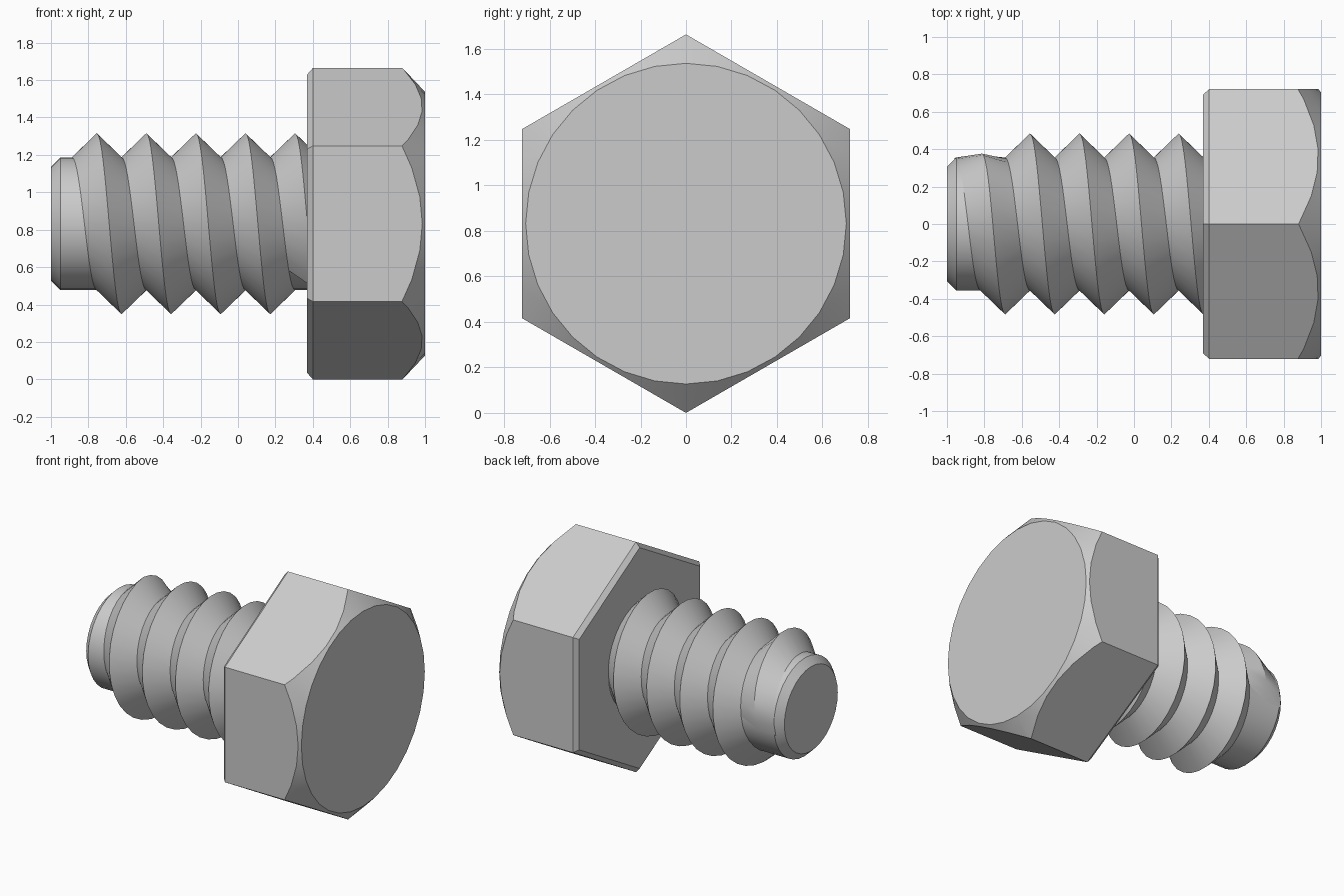
import bpy
import bmesh
from math import sin, cos, pi, radians

cube = bpy.data.objects.get("Cube")
if cube:
    bpy.data.objects.remove(cube, do_unlink=True)

SIDES = 32
HEX_R = 0.832          # corner radius of the head, also the axis height
ROOT, CREST, PITCH = 0.355, 0.484, 0.265

steel = bpy.data.materials.new("grey steel")
steel.use_nodes = True
grey = (0.6, 0.6, 0.6, 1)
steel.diffuse_color = grey
steel.node_tree.nodes["Principled BSDF"].inputs["Base Color"].default_value = grey


def around(x, r, a):
    """Point at distance r from the axis; the angle runs from the top towards the front."""
    return (x, -r * sin(a), HEX_R + r * cos(a))


def finish(name, bm):
    bmesh.ops.recalc_face_normals(bm, faces=bm.faces)
    mesh = bpy.data.meshes.new(name)
    bm.to_mesh(mesh)
    bm.free()
    mesh.materials.append(steel)
    obj = bpy.data.objects.new(name, mesh)
    bpy.context.collection.objects.link(obj)
    return obj


def lathe(name, profile, sides):
    """Closed solid from (x, radius) pairs along the axis."""
    bm = bmesh.new()
    rings = [[bm.verts.new(around(x, r, 2 * pi * i / sides)) for i in range(sides)]
             for x, r in profile]
    for a, b in zip(rings, rings[1:]):
        for i in range(sides):
            j = (i + 1) % sides
            bm.faces.new((a[i], a[j], b[j], b[i]))
    bm.faces.new(rings[0])
    bm.faces.new(rings[-1])
    return finish(name, bm)


def smooth(obj):
    bpy.ops.object.select_all(action='DESELECT')
    obj.select_set(True)
    bpy.context.view_layer.objects.active = obj
    bpy.ops.object.shade_smooth_by_angle(angle=radians(28))


# Hexagonal head, its outer corners trimmed by a cone
head = lathe("hex_head", [(0.37, HEX_R - 0.034), (0.40, HEX_R), (1.1, HEX_R)], 6)
cone = lathe("head_cutter", [(0.3, 0.705 + 0.7 * 1.058), (1.0, 0.705)], SIDES)
cone.hide_render = True
trim = head.modifiers.new("trim", 'BOOLEAN')
trim.operation = 'INTERSECT'
trim.solver = 'EXACT'
trim.object = cone
bpy.ops.object.select_all(action='DESELECT')
head.select_set(True)
bpy.context.view_layer.objects.active = head
bpy.ops.object.modifier_apply(modifier=trim.name)
bpy.data.objects.remove(cone, do_unlink=True)
smooth(head)

# Shank core with a chamfered tip
core = lathe("shank_core", [(-1.0, 0.305), (-0.95, ROOT), (0.45, ROOT)], SIDES)
smooth(core)

# Helical V thread that rises out of the core over the first part turn
bm = bmesh.new()
first, last = -9, int(4.4 * SIDES)
rows = []
for k in range(first, last + 1):
    a = 2 * pi * k / SIDES
    x = -0.755 + PITCH * k / SIDES
    rise = min(1, (k - first) / -first)
    r = ROOT + (CREST - ROOT) * rise
    rows.append([bm.verts.new(around(x + d * PITCH / 2, rr, a))
                 for d, rr in ((-1, ROOT), (0, r), (1, ROOT))])
for a, b in zip(rows, rows[1:]):
    for i in range(3):
        j = (i + 1) % 3
        bm.faces.new((a[i], a[j], b[j], b[i]))
bm.faces.new(rows[0])
bm.faces.new(rows[-1])
thread = finish("thread", bm)
smooth(thread)
